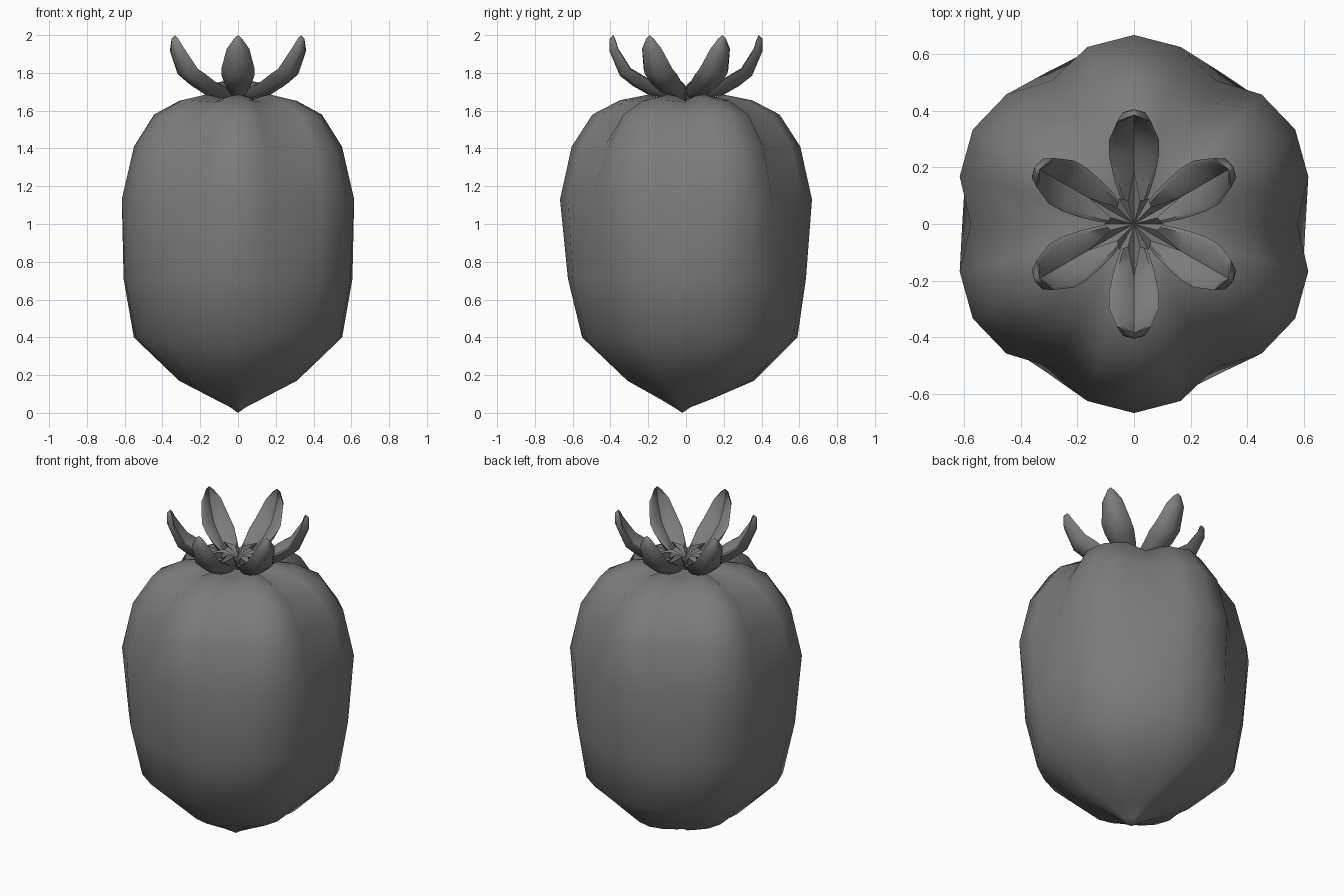
import bpy, bmesh, math
from mathutils import Vector, Matrix

cube = bpy.data.objects.get("Cube")
if cube:
    bpy.data.objects.remove(cube, do_unlink=True)

gray = bpy.data.materials.new("dark gray")
gray.use_nodes = True
color = (0.2, 0.2, 0.2, 1)
gray.diffuse_color = color
gray.node_tree.nodes["Principled BSDF"].inputs["Base Color"].default_value = color


def finish(name, bm, angle):
    """Turn a bmesh into a shaded object."""
    bmesh.ops.recalc_face_normals(bm, faces=bm.faces)
    mesh = bpy.data.meshes.new(name)
    bm.to_mesh(mesh)
    bm.free()
    mesh.materials.append(gray)
    obj = bpy.data.objects.new(name, mesh)
    bpy.context.collection.objects.link(obj)
    bpy.ops.object.select_all(action='DESELECT')
    obj.select_set(True)
    bpy.context.view_layer.objects.active = obj
    bpy.ops.object.shade_smooth_by_angle(angle=math.radians(angle))


def bridge(bm, rings):
    """Join closed rings of equal length with quads."""
    for a, b in zip(rings, rings[1:]):
        for i in range(len(a)):
            j = (i + 1) % len(a)
            bm.faces.new((a[i], a[j], b[j], b[i]))


def fan(bm, ring, point):
    """Close a ring with triangles to one point."""
    tip = bm.verts.new(point)
    for i in range(len(ring)):
        bm.faces.new((ring[i], ring[(i + 1) % len(ring)], tip))


# Fruit: six lobes; each ring is height, lobe radius, valley radius, valley drop, y shift
SIDES = 24
profile = [
    (0.03, 0.045, 0.04, 0, -0.02),
    (0.075, 0.14, 0.12, 0, 0),
    (0.17, 0.335, 0.305, 0, 0.025),
    (0.40, 0.57, 0.56, 0, 0.02),
    (0.71, 0.63, 0.615, 0, 0.005),
    (1.13, 0.667, 0.585, 0, 0),
    (1.41, 0.605, 0.50, 0, 0),
    (1.58, 0.495, 0.38, 0, 0),
    (1.655, 0.35, 0.25, 0.01, 0),
    (1.685, 0.2, 0.14, 0.03, 0),
]
bm = bmesh.new()
rings = []
for z, lobe, valley, drop, shift in profile:
    ring = []
    for i in range(SIDES):
        a = math.tau * i / SIDES
        bulge = (0, 0.75, 1, 0.75)[i % 4]
        r = valley + (lobe - valley) * bulge
        ring.append(bm.verts.new((0.985 * r * math.cos(a), r * math.sin(a) + shift,
                                  z - drop * (1 - bulge))))
    rings.append(ring)
bridge(bm, rings)
fan(bm, rings[0], (0, -0.02, 0))
fan(bm, rings[-1], (0, 0, 1.63))
finish("fruit", bm, 70)

# Leaf: cupped blade along +x; each station is radius, height, half width, cup depth
stations = [
    (0.06, 1.66, 0.03, 0.045),
    (0.12, 1.665, 0.055, 0.06),
    (0.20, 1.685, 0.074, 0.068),
    (0.28, 1.73, 0.088, 0.07),
    (0.35, 1.785, 0.088, 0.065),
    (0.405, 1.915, 0.06, 0.045),
    (0.405, 1.98, 0.022, 0.028),
]
# outside ridge, flanks and rims, then the hollow inside
section = [(0, 0), (0.65, 0.25), (1, 1), (0.8, 1.08), (0, 0.45),
           (-0.8, 1.08), (-1, 1), (-0.65, 0.25)]


def leaf(name, angle):
    bm = bmesh.new()
    rings = []
    for k, (r, z, width, cup) in enumerate(stations):
        before, after = stations[max(k - 1, 0)], stations[min(k + 1, len(stations) - 1)]
        along = Vector((after[0] - before[0], 0, after[1] - before[1])).normalized()
        inward = Vector((-along.z, 0, along.x))
        rings.append([bm.verts.new(Vector((r, s * width, z)) + inward * cup * d)
                      for s, d in section])
    bridge(bm, rings)
    bm.faces.new(rings[0])
    fan(bm, rings[-1], (0.385, 0, 2.0))
    bm.transform(Matrix.Rotation(angle, 4, 'Z'))
    finish(name, bm, 58)


for n in range(6):
    leaf(f"leaf_{n + 1}", math.radians(30 + 60 * n))

# Folded star in the middle of the leaves, on a closed underside
bm = bmesh.new()
star = []
for n in range(6):
    for offset, r, z in ((-30, 0.105, 1.73), (-15, 0.085, 1.755), (0, 0.19, 1.735), (15, 0.085, 1.755)):
        a = math.radians(30 + 60 * n + offset)
        star.append(bm.verts.new((r * math.cos(a), r * math.sin(a), z)))
fan(bm, star, (0, 0, 1.725))
fan(bm, star, (0, 0, 1.64))
finish("leaf_star", bm, 10)
